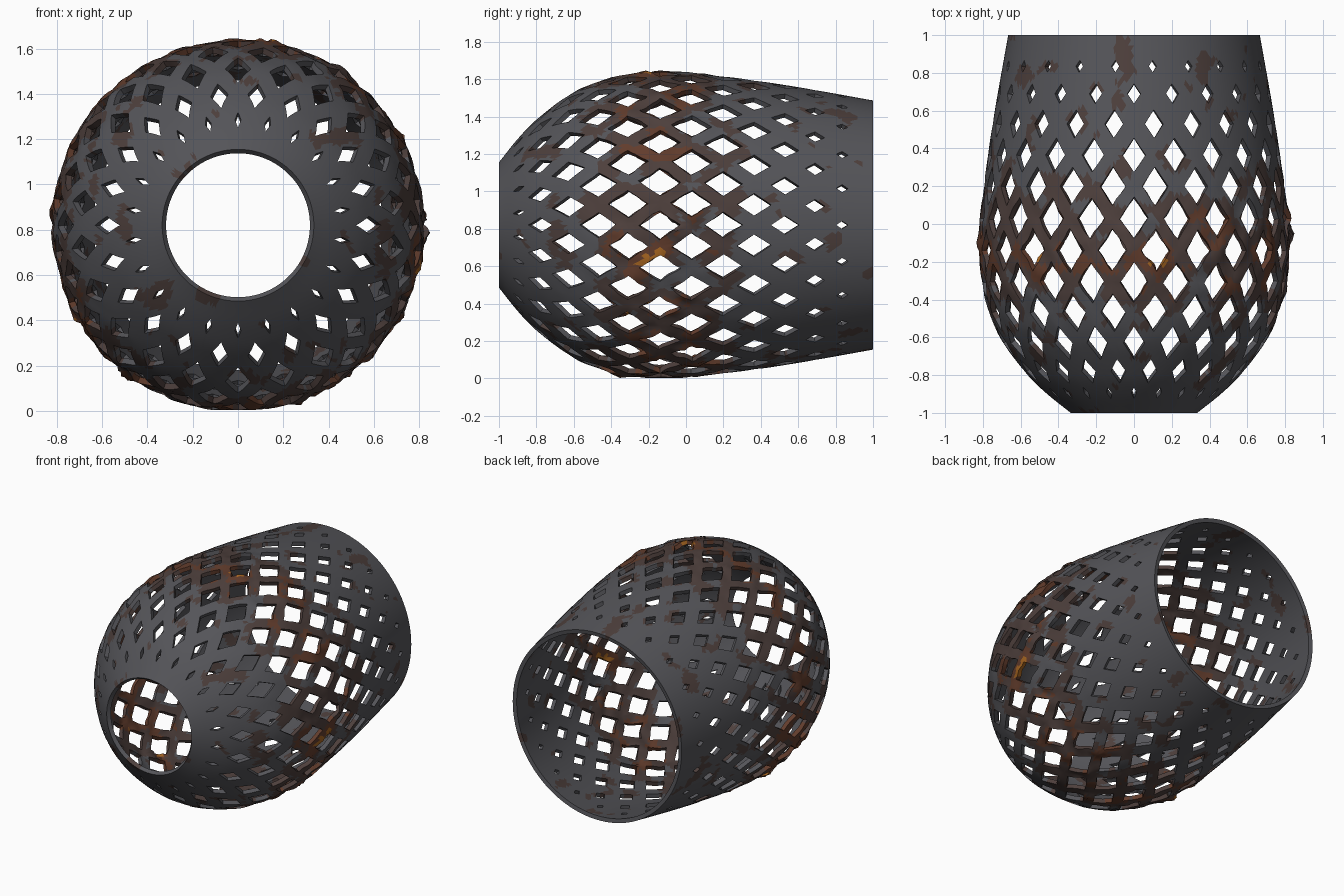
import bpy, bmesh, math, random
from mathutils import Vector, noise

if "Cube" in bpy.data.objects:
    bpy.data.objects.remove(bpy.data.objects["Cube"])

random.seed(4)
CZ = 0.82             # height of the horizontal axis
COUNT = 22            # openings around each ring
STEP = 2 * math.pi / COUNT
N = 6                 # segments along each strand edge

# outer profile (y, radius)
PROFILE = [(-1, .335), (-.9, .46), (-.8, .563), (-.6, .71), (-.4, .787), (-.2, .817), (0, .815),
           (.2, .794), (.4, .768), (.6, .737), (.8, .702), (1, .666)]
# ring positions and opening sizes, back rim to front rim
ROWS = [1.0, .835, .69, .53, .365, .2, .03, -.14, -.31, -.47, -.63, -.78, -.895, -1.0]
OPEN = [0, .21, .34, .46, .55, .61, .65, .66, .65, .62, .57, .48, .2, 0]

# rusty lumps: angle, y, size
LUMPS = [(81, -.2, .035), (0, .2, .022), (-3, -.05, .025), (30, -.15, .022), (-32, -.1, .035),
         (-14, -.2, .02), (-47, -.15, .035), (-127, -.2, .035), (-27, 0, .02), (178, -.1, .02),
         (-70, -.15, .02), (-65, .05, .02), (57, -.12, .025), (-105, -.3, .02), (-150, -.2, .025)]
LUMPS += [(random.uniform(-180, 20), random.uniform(-.4, .15), random.uniform(.012, .025)) for _ in range(16)]


def radius(y):
    i = max(k for k in range(len(PROFILE) - 1) if PROFILE[k][0] <= y + 1e-9)
    (y0, r0), (y1, r1) = PROFILE[i], PROFILE[i + 1]

    def slope(k):
        a, b = PROFILE[max(k - 1, 0)], PROFILE[min(k + 1, len(PROFILE) - 1)]
        return (b[1] - a[1]) / (b[0] - a[0])
    h = y1 - y0
    t = (y - y0) / h
    return ((2*t**3 - 3*t*t + 1) * r0 + (t**3 - 2*t*t + t) * h * slope(i)
            + (3*t*t - 2*t**3) * r1 + (t**3 - t*t) * h * slope(i + 1))


def lump_at(p):
    total = 0
    for a, y, s in LUMPS:
        a = math.radians(a)
        c = Vector((.81 * math.cos(a), y, CZ + .81 * math.sin(a)))
        total = max(total, s * math.exp(-((p - c).length / .05) ** 2))
    return total


def roughness(y):
    return math.exp(-((y + .15) / .35) ** 2)


def place(a, y):
    r = radius(y)
    p = Vector((r * math.cos(a), y, CZ + r * math.sin(a)))
    w = roughness(y)
    n = noise.noise_vector(p * 13) * .012 * w
    r += n.x + lump_at(p) * (0.8 + noise.noise(p * 40) * .6)
    a += n.y
    y += n.z
    return Vector((r * math.cos(a), y, max(.003, CZ + r * math.sin(a))))


bm = bmesh.new()


def face(uvs):
    f = bm.faces.new([bm.verts.new(place(*uv)) for uv in uvs])
    f.normal_update()
    c = f.calc_center_median() - Vector((0, 0, CZ))
    c.y = min(0, c.y + .9) * 3
    if f.normal.dot(c) < 0:
        f.normal_flip()


def mix(p, q, t):
    return (p[0] + (q[0] - p[0]) * t, p[1] + (q[1] - p[1]) * t)


# lattice of diamond frames, with solid half diamonds at both rims
last = len(ROWS) - 1
for k, y in enumerate(ROWS):
    for j in range(COUNT):
        a = math.pi / 2 + (j + (.5 if k % 2 else 0)) * STEP
        c, left, right = (a, y), (a - STEP / 2, y), (a + STEP / 2, y)
        if k in (0, last):
            tip = (a, ROWS[1] if k == 0 else ROWS[last - 1])

            def grid(i, m):
                return mix(mix(tip, left, i / N), mix(tip, right, i / N), m / i if i else 0)
            for i in range(N):
                for m in range(i + 1):
                    face([grid(i, m), grid(i + 1, m), grid(i + 1, m + 1)])
                    if m < i:
                        face([grid(i, m), grid(i + 1, m + 1), grid(i, m + 1)])
            continue
        corners = [left, (a, ROWS[k - 1]), right, (a, ROWS[k + 1])]
        edge = [mix(corners[q], corners[(q + 1) % 4], i / N) for q in range(4) for i in range(N)]
        # the opening is kept symmetric about its centre
        dy = (ROWS[k - 1] - ROWS[k + 1]) / 2
        if k in (1, last - 1):
            dy = .15
        s = OPEN[k]
        tips = [(a - s * STEP / 2, y), (a, y + s * dy), (a + s * STEP / 2, y), (a, y - s * dy)]
        hole = [mix(tips[q], tips[(q + 1) % 4], i / N) for q in range(4) for i in range(N)]
        M = 3 if k in (1, 2, last - 2, last - 1) else 2
        for i in range(4 * N):
            n = (i + 1) % (4 * N)
            for m in range(M):
                face([mix(hole[i], edge[i], m / M), mix(hole[n], edge[n], m / M),
                      mix(hole[n], edge[n], (m + 1) / M), mix(hole[i], edge[i], (m + 1) / M)])
bmesh.ops.remove_doubles(bm, verts=bm.verts, dist=.0004)

# patches of bare metal, brown, rust and orange
for f in bm.faces:
    p = f.calc_center_median()
    v = roughness(p.y) * .45 + .45 * noise.noise(p * 7) + .15 * noise.noise(p * 19) + lump_at(p) * 18
    f.material_index = 3 if v > .85 else 2 if v > .52 else 1 if v > .2 else 0
    f.smooth = True

mesh = bpy.data.meshes.new("lattice_shell")
bm.to_mesh(mesh)
bm.free()
shell = bpy.data.objects.new("lattice_shell", mesh)
bpy.context.collection.objects.link(shell)
for name, col in (("dark_metal", (.09, .09, .10, 1)), ("brown_metal", (.075, .05, .045, 1)),
                  ("rust", (.12, .045, .025, 1)), ("orange_rust", (.38, .13, .015, 1))):
    mat = bpy.data.materials.new(name)
    mat.diffuse_color = col
    mat.use_nodes = True
    mat.node_tree.nodes["Principled BSDF"].inputs["Base Color"].default_value = mat.diffuse_color
    mesh.materials.append(mat)

# wall thickness
wall = shell.modifiers.new("wall", 'SOLIDIFY')
wall.thickness = .028
wall.offset = -1
bpy.context.view_layer.objects.active = shell
shell.select_set(True)
bpy.ops.object.modifier_apply(modifier="wall")
bpy.ops.object.shade_smooth_by_angle(angle=math.radians(35))
